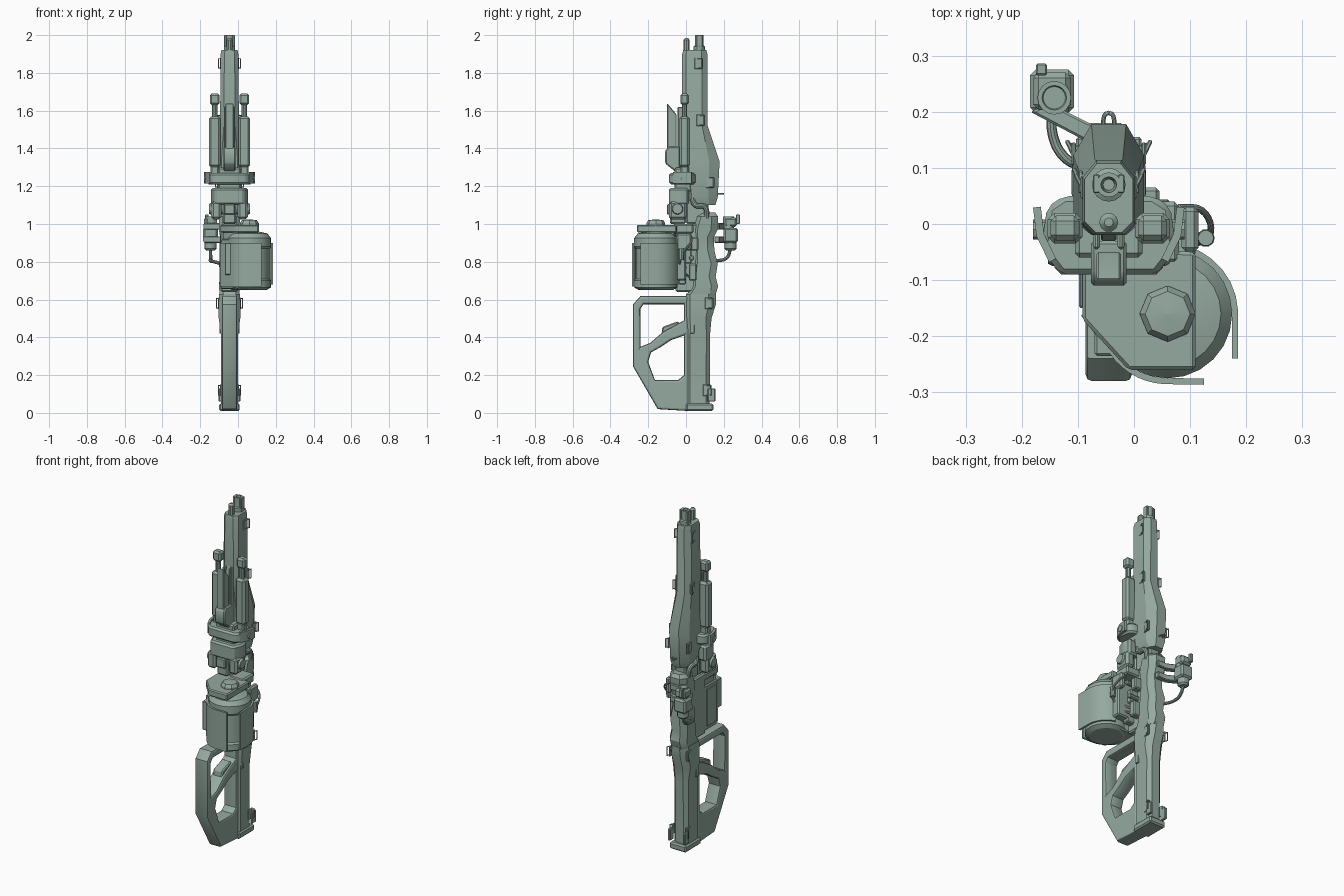
import bpy, bmesh, math
from mathutils import Vector

CX = -0.045                                   # centre line of the weapon
paint = bpy.data.materials.new("grey_green")
paint.diffuse_color = (0.30, 0.40, 0.35, 1)


def finish(name, bm, bevel=0.0):
    bmesh.ops.recalc_face_normals(bm, faces=bm.faces)
    me = bpy.data.meshes.new(name)
    bm.to_mesh(me)
    bm.free()
    me.materials.append(paint)
    ob = bpy.data.objects.new(name, me)
    bpy.context.collection.objects.link(ob)
    if bevel:
        m = ob.modifiers.new("bevel", "BEVEL")
        m.width, m.segments, m.limit_method = bevel, 1, "ANGLE"
    return ob


def skin(name, rings, bevel=0.0, cap=True):
    """Join rings of points with quads and close the ends."""
    bm = bmesh.new()
    vs = [[bm.verts.new(p) for p in r] for r in rings]
    n = len(vs[0])
    for a, b in zip(vs, vs[1:]):
        for i in range(n):
            bm.faces.new((a[i], a[(i + 1) % n], b[(i + 1) % n], b[i]))
    if cap:
        bm.faces.new(vs[0])
        bm.faces.new(vs[-1])
    return finish(name, bm, bevel)


def prism(name, pts, axis, lo, hi, bevel=0.006):
    put = {"x": lambda p, h: (h, p[0], p[1]), "y": lambda p, h: (p[0], h, p[1]),
           "z": lambda p, h: (p[0], p[1], h)}[axis]
    return skin(name, [[put(p, h) for p in pts] for h in (lo, hi)], bevel)


def box(name, x0, x1, y0, y1, z0, z1, bevel=0.008):
    return prism(name, [(x0, y0), (x1, y0), (x1, y1), (x0, y1)], "z", z0, z1, bevel)


def lathe(name, x, y, profile, n=16, axis="z"):
    """profile holds (radius, height); x, y locate the axis."""
    rings = []
    for r, h in profile:
        c = [(x + r * math.cos(2 * math.pi * i / n), y + r * math.sin(2 * math.pi * i / n)) for i in range(n)]
        rings.append([(h, a, b) if axis == "x" else (a, b, h) for a, b in c])
    return skin(name, rings)


def loft(name, sections):
    """Octagonal hull: sections are (z, front y, back y, half width, chamfer x, chamfer y)."""
    rings = []
    for z, a, b, w, cx, cy in sections:
        f = min(cx, 0.02)
        half = [(w - f, a), (w, a + 0.02), (w, b - cy), (w - cx, b)]
        rings.append([(CX + x, y, z) for x, y in half] + [(CX - x, y, z) for x, y in reversed(half)])
    return skin(name, rings)


def tube(name, pts, r, cyclic=False, res=3):
    cu = bpy.data.curves.new(name, "CURVE")
    cu.dimensions, cu.bevel_depth, cu.bevel_resolution, cu.resolution_u = "3D", r, res, 6
    sp = cu.splines.new("POLY" if cyclic else "BEZIER")
    if cyclic:
        sp.points.add(len(pts) - 1)
        for p, c in zip(sp.points, pts):
            p.co = (*c, 1)
        sp.use_cyclic_u = True
    else:
        sp.bezier_points.add(len(pts) - 1)
        for p, c in zip(sp.bezier_points, pts):
            p.co, p.handle_left_type, p.handle_right_type = c, "AUTO", "AUTO"
        cu.use_fill_caps = True
    cu.materials.append(paint)
    ob = bpy.data.objects.new(name, cu)
    bpy.context.collection.objects.link(ob)
    return ob


def ribbon(name, path, z0, z1, thick=0.011):
    bm = bmesh.new()
    vs = [(bm.verts.new((x, y, z0)), bm.verts.new((x, y, z1))) for x, y in path]
    for a, b in zip(vs, vs[1:]):
        bm.faces.new((a[0], b[0], b[1], a[1]))
    ob = finish(name, bm)
    m = ob.modifiers.new("thickness", "SOLIDIFY")
    m.thickness, m.offset = thick, 0


# barrel shroud, receiver and stock hulls
loft("barrel_shroud", [(1.10, 0.03, 0.155, 0.045, 0.02, 0.03), (1.14, 0.01, 0.168, 0.06, 0.03, 0.05),
                       (1.33, -0.01, 0.178, 0.063, 0.032, 0.055), (1.52, -0.02, 0.115, 0.05, 0.025, 0.03),
                       (1.90, -0.02, 0.113, 0.047, 0.025, 0.03), (1.92, -0.015, 0.108, 0.043, 0.022, 0.028)])
loft("receiver", [(0.62, 0.0, 0.155, 0.052, 0.02, 0.03), (0.67, 0.03, 0.17, 0.056, 0.025, 0.035),
                  (0.72, 0.03, 0.157, 0.052, 0.025, 0.035), (0.79, 0.04, 0.168, 0.055, 0.025, 0.035),
                  (0.86, 0.04, 0.15, 0.05, 0.025, 0.035), (0.93, 0.04, 0.148, 0.05, 0.025, 0.035),
                  (0.97, 0.04, 0.168, 0.056, 0.025, 0.035), (1.04, 0.06, 0.17, 0.056, 0.025, 0.035),
                  (1.06, 0.08, 0.155, 0.04, 0.02, 0.03)])
loft("stock", [(0.02, 0.0, 0.125, 0.046, 0.02, 0.02), (0.42, 0.0, 0.128, 0.046, 0.02, 0.02),
               (0.50, 0.0, 0.135, 0.057, 0.03, 0.03), (0.58, 0.0, 0.16, 0.058, 0.03, 0.04),
               (0.63, 0.0, 0.16, 0.055, 0.03, 0.04)])
box("neck", CX - 0.035, CX + 0.035, 0.0, 0.12, 1.0, 1.2)
box("receiver_core", -0.092, 0.0, -0.055, 0.08, 0.64, 1.0)
box("butt_plate", -0.1, 0.008, -0.0, 0.145, 0.01, 0.05)
for s in (-1, 1):
    box("stock_rail", CX + s * 0.048 - 0.006, CX + s * 0.048 + 0.006, 0.02, 0.045, 0.42, 0.62, 0.003)
    tube("neck_pipe", [(CX + s * 0.045, 0.03, 1.15), (CX + s * 0.052, 0.05, 1.10),
                       (CX + s * 0.052, 0.1, 1.09), (CX + s * 0.045, 0.11, 1.03)], 0.014)
    box("butt_latch", CX + s * 0.05 - 0.008, CX + s * 0.05 + 0.008, 0.115, 0.155, 0.06, 0.13, 0.004)

# muzzle tubes
lathe("muzzle", CX, 0.07, [(0.03, 1.9), (0.03, 1.94), (0.022, 1.945), (0.022, 2.0), (0.014, 2.0), (0.01, 1.94)])
lathe("lower_muzzle", CX, 0.003, [(0.017, 1.9), (0.017, 1.975), (0.008, 1.985)], 10)
for s in (-1, 1):
    box("muzzle_prong", CX + s * 0.022 - 0.006, CX + s * 0.022 + 0.006, 0.055, 0.088, 1.92, 2.0, 0.002)

# open grip frame, one flat outline with two holes
cu = bpy.data.curves.new("grip_frame", "CURVE")
cu.dimensions, cu.fill_mode, cu.extrude, cu.bevel_depth, cu.offset = "2D", "BOTH", 0.03, 0.011, -0.011
cu.bevel_resolution = 1
for loop in ([(0.015, 0.62), (-0.24, 0.62), (-0.28, 0.575), (-0.28, 0.245), (-0.15, 0.02), (0.015, 0.01)],
             [(-0.01, 0.575), (-0.225, 0.575), (-0.242, 0.55), (-0.24, 0.35), (-0.19, 0.37), (-0.12, 0.43),
              (-0.01, 0.49)],
             [(-0.2, 0.27), (-0.185, 0.32), (-0.14, 0.345), (-0.08, 0.385), (-0.01, 0.41), (-0.01, 0.2),
              (-0.04, 0.175), (-0.165, 0.175)]):
    sp = cu.splines.new("POLY")
    sp.points.add(len(loop) - 1)
    for p, c in zip(sp.points, loop):
        p.co = (*c, 0, 1)
    sp.use_cyclic_u = True
cu.materials.append(paint)
grip = bpy.data.objects.new("grip_frame", cu)
grip.rotation_euler = (math.pi / 2, 0, math.pi / 2)
grip.location.x = CX
bpy.context.collection.objects.link(grip)
prism("thumb_rest", [(-0.13, 0.41), (-0.125, 0.455), (-0.07, 0.475), (-0.04, 0.485), (-0.03, 0.45)], "x",
      CX - 0.03, CX + 0.03)

# drum magazine with housing, lid and armour plates
DX, DY = 0.06, -0.16
lathe("drum", DX, DY, [(0.09, 0.65), (0.115, 0.665), (0.115, 0.70), (0.108, 0.71), (0.108, 0.87), (0.115, 0.88),
                       (0.115, 0.925), (0.095, 0.95), (0.05, 0.96)], 24)
lathe("drum_nut", DX, DY, [(0.05, 0.95), (0.05, 1.005), (0.04, 1.02), (0.0, 1.025)], 8)
prism("drum_housing", [(-0.09, -0.045), (-0.09, -0.16), (0.0, -0.255), (0.06, -0.255), (0.09, -0.06)], "z",
      0.655, 0.92)
prism("drum_lid", [(-0.092, -0.04), (-0.092, -0.17), (-0.01, -0.26), (0.11, -0.26), (0.11, -0.05)], "z", 0.955, 0.995)
prism("lid_spacer", [(-0.08, -0.05), (-0.08, -0.15), (0.0, -0.23), (0.1, -0.23), (0.1, -0.06)], "z", 0.9, 0.96)
arc = lambda a0, a1: [(DX + 0.12 * math.cos(math.radians(a0 + (a1 - a0) * i / 6)),
                       DY + 0.12 * math.sin(math.radians(a0 + (a1 - a0) * i / 6))) for i in range(7)]
ribbon("side_armour", arc(75, 3) + [(0.18, -0.24)], 0.68, 0.90)
ribbon("front_armour", [(-0.09, -0.16)] + arc(222, 267) + [(0.125, -0.281)], 0.67, 0.90)
box("housing_panel", -0.098, -0.09, -0.15, -0.06, 0.68, 0.9, 0.003)
prism("front_panel", [(-0.07, 0.73), (0.0, 0.73), (0.0, 0.9), (-0.07, 0.9)], "y", -0.235, -0.17, 0.004)
box("feed_bridge", 0.0, 0.11, -0.06, 0.0, 0.70, 0.93)
box("feed_bracket", 0.085, 0.115, -0.05, 0.03, 0.86, 0.95)
box("feed_cover", -0.01, 0.08, -0.07, 0.04, 0.95, 1.0)

# side mechanism: small blocks, pins and cables
for y, z, h in ((-0.02, 0.68, 0.06), (0.035, 0.7, 0.09), (0.01, 0.79, 0.08), (0.045, 0.86, 0.07)):
    box("mechanism_block", -0.01, 0.045, y - 0.02, y + 0.02, z, z + h, 0.006)
for y, z in ((-0.01, 0.77), (0.03, 0.82), (0.01, 0.91)):
    lathe("mechanism_pin", y, z, [(0.014, 0.0), (0.014, 0.06), (0.008, 0.065)], 10, "x")
tube("feed_cable", [(0.08, 0.03, 0.93), (0.12, 0.025, 0.9), (0.135, -0.02, 0.84), (0.09, -0.03, 0.77),
                    (0.03, 0.03, 0.71)], 0.006)
lathe("cable_plug", 0.128, -0.025, [(0.014, 0.81), (0.016, 0.83), (0.014, 0.87)], 10)

# pivot block with hinge
prism("pivot_block", [(-0.145, -0.03), (-0.12, -0.09), (0.03, -0.09), (0.055, -0.03), (0.045, 0.015),
                      (-0.135, 0.015)], "z", 1.10, 1.19, 0.01)
for s in (-1, 1):
    box("hinge_cheek", CX + s * 0.07 - 0.027, CX + s * 0.07 + 0.027, -0.09, 0.005, 1.025, 1.12, 0.012)
lathe("hinge_pin", -0.045, 1.08, [(0.026, CX - 0.108), (0.03, CX - 0.1), (0.03, CX + 0.1), (0.026, CX + 0.108)],
      16, "x")
box("hinge_knuckle", CX - 0.035, CX + 0.035, -0.085, 0.0, 1.0, 1.1)
box("hinge_front", CX - 0.03, CX + 0.03, -0.1, -0.08, 1.05, 1.105, 0.005)

# clamp with side flaps
prism("clamp", [(-0.165, -0.045), (-0.13, -0.09), (0.04, -0.09), (0.075, -0.045), (0.065, 0.03), (0.035, 0.05),
                (-0.125, 0.05), (-0.155, 0.03)], "z", 1.21, 1.27, 0.01)
box("clamp_stem", CX - 0.06, CX + 0.06, -0.06, 0.03, 1.17, 1.3)
for s in (-1, 1):
    ribbon("clamp_flap", [(CX + s * 0.128, 0.03), (CX + s * 0.122, -0.02), (CX + s * 0.1, -0.065)], 1.215, 1.275, 0.014)
    lathe("clamp_bolt", -0.01, 1.24, [(0.018, CX + s * 0.11), (0.018, CX + s * 0.135)], 8, "x")

# folded twin legs and the centre sight
for s in (-1, 1):
    x = CX + s * 0.078
    box("leg_sleeve", x - 0.031, x + 0.031, -0.035, 0.02, 1.3, 1.57, 0.012)
    box("leg_root", x - 0.022, x + 0.022, -0.03, 0.015, 1.26, 1.31)
    lathe("leg_rod", x, -0.008, [(0.014, 1.56), (0.014, 1.64)], 10)
    box("leg_foot", x - 0.026, x + 0.026, -0.03, 0.015, 1.63, 1.69, 0.01)
    box("sight_post", CX + s * 0.022 - 0.006, CX + s * 0.022 + 0.006, -0.045, -0.01, 1.28, 1.62, 0.004)
prism("sight_blade", [(-0.1, 1.64), (-0.05, 1.58), (-0.05, 1.38), (-0.1, 1.38)], "x", CX - 0.022, CX + 0.022, 0.004)
prism("sight_base", [(-0.11, 1.32), (-0.11, 1.39), (-0.09, 1.41), (-0.03, 1.41), (-0.03, 1.26), (-0.06, 1.28)], "x",
      CX - 0.032, CX + 0.032)
prism("sight_ramp", [(-0.03, 1.3), (-0.03, 1.6), (0.01, 1.7), (0.02, 1.3)], "x", CX - 0.014, CX + 0.014, 0.003)

# side lamp on its arm
box("lamp", -0.185, -0.107, 0.198, 0.275, 0.90, 0.98, 0.01)
box("lamp_head", -0.18, -0.112, 0.203, 0.27, 0.985, 1.035, 0.01)
lathe("lamp_lens", -0.142, 0.225, [(0.03, 0.97), (0.03, 1.04), (0.022, 1.04), (0.02, 1.035)])
lathe("lamp_tail", -0.146, 0.236, [(0.022, 0.86), (0.032, 0.87), (0.032, 0.905)], 12)
box("lamp_switch", -0.175, -0.155, 0.265, 0.286, 1.0, 1.05, 0.003)
for z in (0.9, 0.97):
    prism("lamp_arm", [(-0.185, 0.2), (-0.15, 0.215), (-0.08, 0.18), (-0.02, 0.18), (-0.02, 0.15), (-0.09, 0.15)],
          "z", z, z + 0.035, 0.004)
tube("lamp_cable", [(-0.146, 0.236, 0.87), (-0.145, 0.215, 0.82), (-0.145, 0.16, 0.805), (-0.125, 0.12, 0.8),
                    (-0.09, 0.1, 0.79)], 0.009)

# wire sling loops on both rear corners
for z, y, w in ((1.85, 0.065, 0.046), (1.55, 0.075, 0.05), (1.22, 0.125, 0.062), (0.58, 0.12, 0.057),
                (0.12, 0.11, 0.046)):
    for s in (-1, 1):
        inner, outer = CX + s * (w - 0.006), CX + s * (w + 0.012)
        tube("sling_loop", [(inner, y - 0.015, z - 0.025), (inner, y - 0.015, z + 0.025),
                            (outer, y + 0.022, z + 0.025), (outer, y + 0.022, z - 0.025)], 0.004, True, 1)
        box("loop_seat", CX + s * w - 0.004, CX + s * w + 0.004, y - 0.02, y + 0.02, z - 0.03, z + 0.03, 0.002)
tube("rear_loop", [(CX - 0.012, 0.165, 1.16), (CX, 0.198, 1.16), (CX + 0.012, 0.165, 1.16)], 0.004)

# turn curves into meshes and shade smooth with sharp edges
bpy.ops.object.select_all(action="SELECT")
bpy.context.view_layer.objects.active = grip
bpy.ops.object.convert(target="MESH")
bpy.ops.object.shade_smooth_by_angle(angle=math.radians(30))
